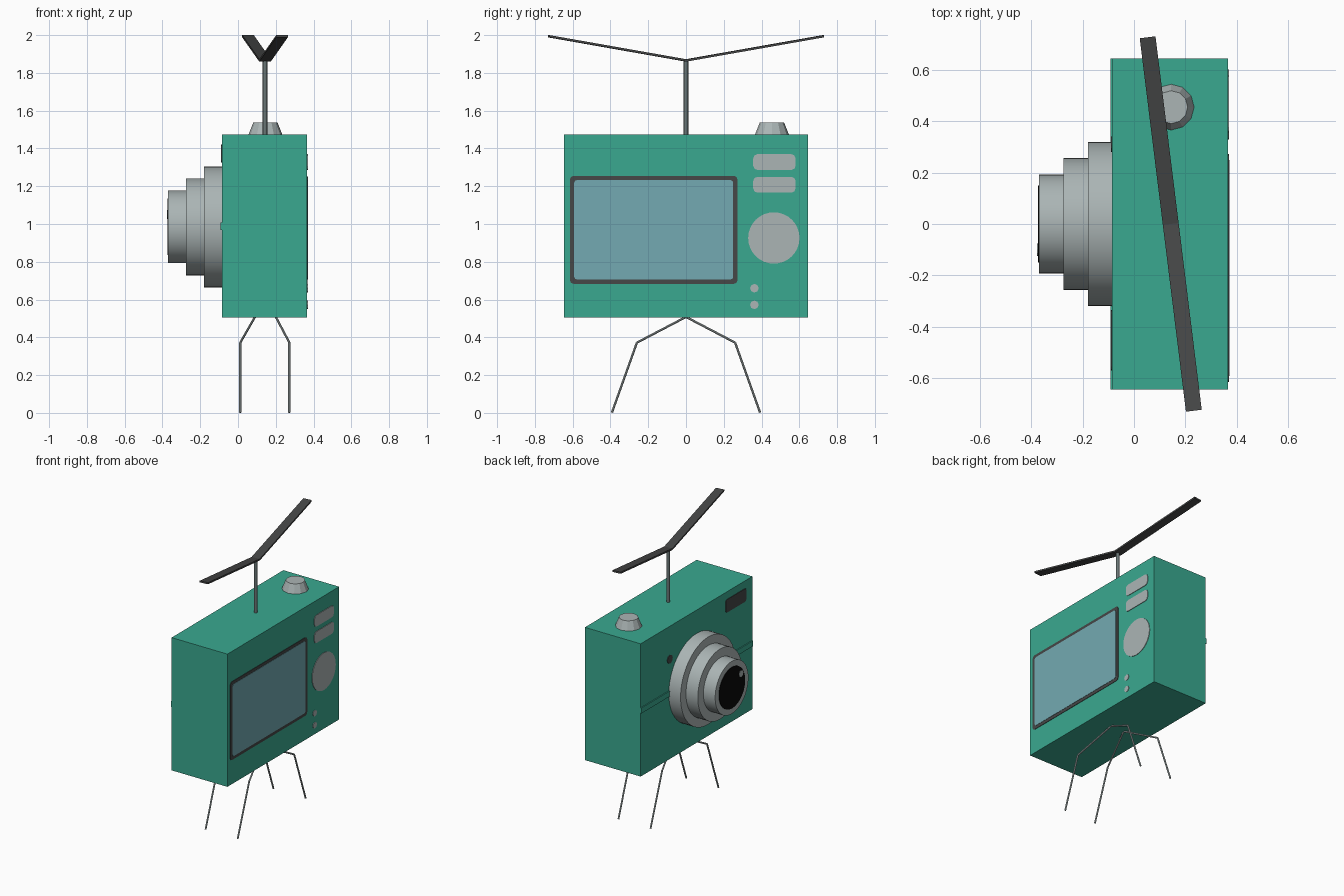
import bpy, bmesh, math
from mathutils import Vector

if "Cube" in bpy.data.objects:
    bpy.data.objects.remove(bpy.data.objects["Cube"])


def mat(name, r, g, b):
    def lin(c):
        c /= 255
        return c / 12.92 if c <= 0.04045 else ((c + 0.055) / 1.055) ** 2.4
    m = bpy.data.materials.new(name)
    m.diffuse_color = (lin(r), lin(g), lin(b), 1)
    m.use_nodes = True
    m.node_tree.nodes["Principled BSDF"].inputs["Base Color"].default_value = m.diffuse_color
    return m


GREEN = mat("green", 58, 169, 144)
GREY = mat("light grey", 171, 181, 181)
STEEL = mat("steel grey", 105, 117, 117)
DARK = mat("dark grey", 70, 71, 71)
BLACK = mat("black", 9, 9, 9)
SCREEN = mat("screen blue", 115, 170, 178)

XF, XB = -0.085, 0.366      # lens face and screen face of the body
ZC = 0.985                  # height of the lens axis


def finish(bm, name, m, smooth=False):
    bmesh.ops.recalc_face_normals(bm, faces=bm.faces)
    me = bpy.data.meshes.new(name)
    bm.to_mesh(me)
    bm.free()
    ob = bpy.data.objects.new(name, me)
    bpy.context.collection.objects.link(ob)
    me.materials.append(m)
    if smooth:
        bpy.ops.object.select_all(action='DESELECT')
        ob.select_set(True)
        bpy.context.view_layer.objects.active = ob
        bpy.ops.object.shade_smooth_by_angle(angle=math.radians(35))
    return ob


def loft(name, a, b, m, smooth=False):
    """Solid between two matching closed outlines."""
    bm = bmesh.new()
    va = [bm.verts.new(p) for p in a]
    vb = [bm.verts.new(p) for p in b]
    n = len(va)
    bm.faces.new(va)
    bm.faces.new(vb[::-1])
    for i in range(n):
        j = (i + 1) % n
        bm.faces.new((va[i], va[j], vb[j], vb[i]))
    return finish(bm, name, m, smooth)


def box(name, x0, x1, y0, y1, z0, z1, m):
    def ring(x):
        return [(x, y0, z0), (x, y1, z0), (x, y1, z1), (x, y0, z1)]
    return loft(name, ring(x0), ring(x1), m)


def tube(name, p, q, r1, r2, n, m, smooth=False):
    p, q = Vector(p), Vector(q)
    rot = (q - p).to_track_quat('Z', 'Y')

    def ring(c, r):
        return [c + rot @ Vector((r * math.cos(2 * math.pi * i / n),
                                  r * math.sin(2 * math.pi * i / n), 0)) for i in range(n)]
    return loft(name, ring(p, r1), ring(q, r2), m, smooth)


def panel(name, x0, x1, y0, y1, z0, z1, c, m):
    """Thin plate with rounded corners on an x-facing side."""
    pts = []
    for cy, cz, a0 in ((y1 - c, z1 - c, 0), (y0 + c, z1 - c, 90),
                       (y0 + c, z0 + c, 180), (y1 - c, z0 + c, 270)):
        for k in range(3):
            a = math.radians(a0 + 45 * k)
            pts.append((cy + c * math.cos(a), cz + c * math.sin(a)))
    return loft(name, [(x0, *p) for p in pts], [(x1, *p) for p in pts], m)


# Body and the raised band across the lens side
box("body", XF, XB, -0.645, 0.645, 0.505, 1.475, GREEN)
box("front_band", XF - 0.007, XF, -0.645, 0.645, 0.968, 1.008, GREEN)

# Telescoping lens
for i, (x0, x1, r) in enumerate(((XF, -0.18, 0.32), (-0.18, -0.275, 0.257), (-0.275, -0.37, 0.192))):
    tube(f"lens_ring_{i + 1}", (x0, 0, ZC), (x1, 0, ZC), r, r, 48, GREY, True)
tube("lens_glass", (-0.37, 0, ZC), (-0.374, 0, ZC), 0.15, 0.15, 40, BLACK)
tube("lens_glint", (-0.374, -0.1, ZC + 0.065), (-0.377, -0.1, ZC + 0.065), 0.024, 0.024, 12, GREY)

# Flash window and sensor on the lens side
panel("flash_window", XF - 0.004, XF, -0.57, -0.335, 1.325, 1.42, 0.015, DARK)
tube("sensor_dot", (XF, 0.31, 1.235), (XF - 0.004, 0.31, 1.235), 0.03, 0.03, 12, DARK)

# Screen and controls
panel("screen_frame", XB, XB + 0.003, -0.615, 0.273, 0.683, 1.255, 0.02, DARK)
panel("screen", XB, XB + 0.005, -0.592, 0.25, 0.706, 1.233, 0.015, SCREEN)
for i, z in enumerate((1.286, 1.166)):
    panel(f"button_{i + 1}", XB, XB + 0.004, 0.356, 0.58, z, z + 0.084, 0.022, GREY)
for name, y, z, r, n in (("control_dial", 0.465, 0.926, 0.136, 32),
                         ("small_button_1", 0.362, 0.66, 0.023, 8),
                         ("small_button_2", 0.362, 0.572, 0.023, 8)):
    tube(name, (XB, y, z), (XB + 0.004, y, z), r, r, n, GREY)

# Shutter knob
tube("shutter_knob", (0.145, 0.455, 1.473), (0.145, 0.455, 1.538), 0.09, 0.064, 12, GREY)

# Antenna post and two swept blades
tube("antenna_post", (0.143, 0, 1.47), (0.143, 0, 1.868), 0.012, 0.012, 12, STEEL, True)
side = Vector((0.992, 0.123, 0)) * 0.031
for name, s in (("antenna_blade_left", 1), ("antenna_blade_right", -1)):
    def ends(x, y, z):
        c, t = Vector((x, y, z)), Vector((0, 0, 0.006))
        return [c - side - t, c + side - t, c + side + t, c - side + t]
    loft(name, ends(0.143, 0, 1.866), ends(0.143 - 0.09 * s, 0.727 * s, 1.994), DARK)

# Four bent wire legs
for xn, xt, xk in (("front", 0.09, 0.012), ("back", 0.2, 0.272)):
    for yn, s in (("left", 1), ("right", -1)):
        top, knee, foot = (xt, 0, 0.508), (xk, 0.26 * s, 0.372), (xk, 0.392 * s, 0.002)
        tube(f"{xn}_{yn}_upper_leg", top, knee, 0.006, 0.006, 8, GREY)
        tube(f"{xn}_{yn}_lower_leg", knee, foot, 0.006, 0.006, 8, GREY)
